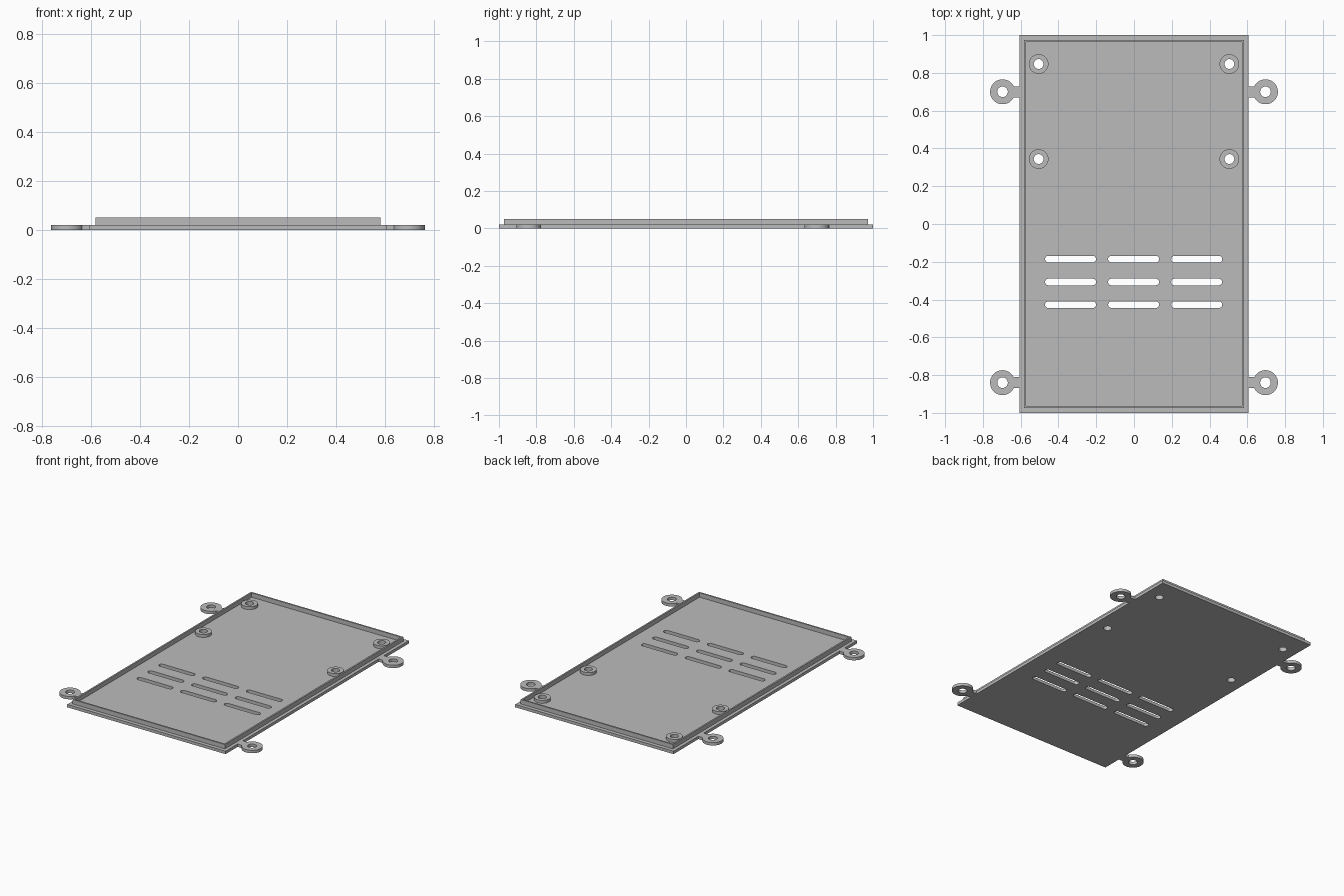
import bpy, bmesh
from math import sin, cos, pi, asin

cube = bpy.data.objects.get("Cube")
if cube:
    bpy.data.objects.remove(cube, do_unlink=True)

grey = bpy.data.materials.new("plain_grey")
grey.use_nodes = True
grey.diffuse_color = (0.5, 0.5, 0.5, 1)
grey.node_tree.nodes["Principled BSDF"].inputs["Base Color"].default_value = (0.5, 0.5, 0.5, 1)

HALF_W, FLOOR = 0.605, 0.02


def arc(x, y, r, start=0, end=2 * pi, n=32):
    return [(x + r * cos(start + (end - start) * i / n),
             y + r * sin(start + (end - start) * i / n)) for i in range(n + 1)]


def circle(x, y, r):
    return arc(x, y, r)[:-1]


def rect(w, d):
    return [(-w, -d), (w, -d), (w, d), (-w, d)]


def slot(x, y, half, r):
    return (arc(x + half - r, y, r, -pi / 2, pi / 2, 12)
            + arc(x - half + r, y, r, pi / 2, 3 * pi / 2, 12))


def solid(name, outlines, z0, z1):
    """Fill an outline with its holes and raise it into a solid."""
    bm = bmesh.new()
    for pts in outlines:
        vs = [bm.verts.new((x, y, z0)) for x, y in pts]
        for a, b in zip(vs, vs[1:] + vs[:1]):
            bm.edges.new((a, b))
    bmesh.ops.triangle_fill(bm, edges=bm.edges[:], use_beauty=True, normal=(0, 0, 1))
    ext = bmesh.ops.extrude_face_region(bm, geom=bm.faces[:], use_keep_orig=True)
    top = [g for g in ext["geom"] if isinstance(g, bmesh.types.BMVert)]
    bmesh.ops.translate(bm, verts=top, vec=(0, 0, z1 - z0))
    bmesh.ops.recalc_face_normals(bm, faces=bm.faces[:])
    mesh = bpy.data.meshes.new(name)
    bm.to_mesh(mesh)
    bm.free()
    mesh.materials.append(grey)
    ob = bpy.data.objects.new(name, mesh)
    bpy.context.collection.objects.link(ob)
    bpy.ops.object.select_all(action='DESELECT')
    ob.select_set(True)
    bpy.context.view_layer.objects.active = ob
    bpy.ops.object.shade_smooth_by_angle(angle=0.52)
    return ob


# Base plate with vent slots and screw holes
bosses = [(sx * 0.505, y) for sx in (-1, 1) for y in (0.847, 0.344)]
vents = [slot(x, y, 0.135, 0.0175)
         for x in (-0.336, -0.002, 0.332) for y in (-0.186, -0.307, -0.427)]
holes = [circle(x, y, 0.026) for x, y in bosses]
solid("base_plate", [rect(HALF_W, 1)] + vents + holes, 0, FLOOR)

# Raised lip
solid("rim_lip", [rect(0.582, 0.974), rect(0.571, 0.963)], FLOOR, 0.05)

# Screw bosses
for x, y in bosses:
    solid("screw_boss", [circle(x, y, 0.052), circle(x, y, 0.026)], FLOOR, 0.04)

# Mounting ears: a ring on a short tab
EAR_X, EAR_R, TAB = 0.696, 0.066, 0.029
for side, label in ((1, "left"), (-1, "right")):
    for y, end in ((0.70, "back"), (-0.84, "front")):
        a = pi - asin(TAB / EAR_R)
        outline = ([(HALF_W, y - TAB)] + arc(EAR_X, y, EAR_R, -a, a, 40)
                   + [(HALF_W, y + TAB)])
        loops = [outline, circle(EAR_X, y, 0.028)]
        solid(f"{end}_{label}_mounting_ear",
              [[(side * px, py) for px, py in loop] for loop in loops], 0, FLOOR)
